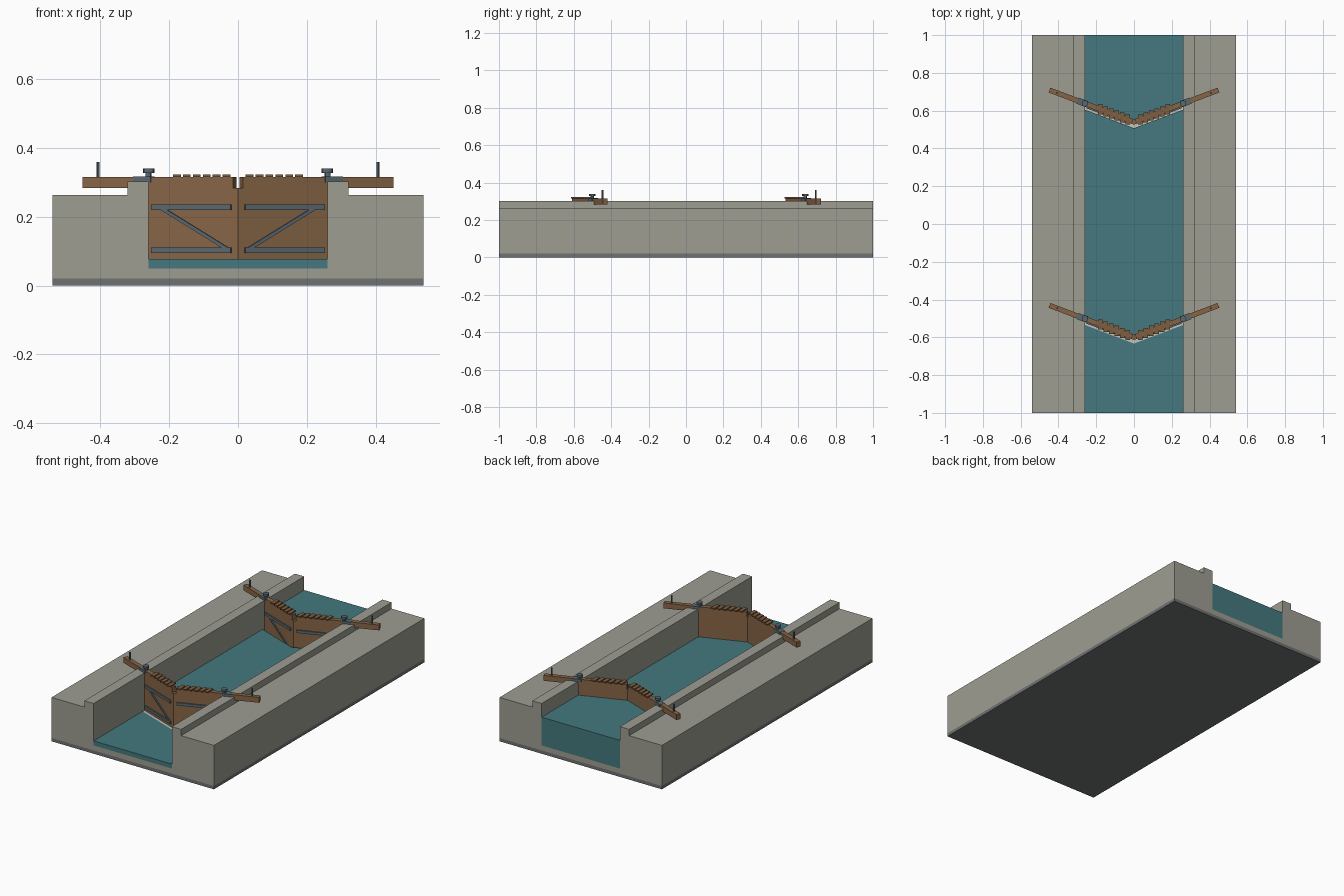
import bpy, bmesh, math
from mathutils import Matrix, Vector

if "Cube" in bpy.data.objects:
    bpy.data.objects.remove(bpy.data.objects["Cube"])

SLOPE = 0.378                 # gate rise in y per unit x
ANG = math.atan(SLOPE)
HALF = 0.26                   # half channel width


def mat(name, r, g, b):
    m = bpy.data.materials.new(name)
    m.diffuse_color = (r, g, b, 1)
    m.use_nodes = True
    m.node_tree.nodes["Principled BSDF"].inputs["Base Color"].default_value = m.diffuse_color
    return m


STONE = mat("stone", .34, .34, .29)
PALE = mat("pale_stone", .55, .55, .50)
BASE = mat("dark_base", .16, .17, .17)
WATER = mat("water", .058, .19, .21)
WOOD = mat("timber", .24, .13, .06)
PLANK = mat("plank", .21, .11, .05)
IRON = mat("iron", .10, .14, .16)


def finish(bm, name, m):
    bmesh.ops.recalc_face_normals(bm, faces=bm.faces)
    me = bpy.data.meshes.new(name)
    bm.to_mesh(me)
    bm.free()
    me.materials.append(m)
    ob = bpy.data.objects.new(name, me)
    bpy.context.collection.objects.link(ob)
    return ob


def prism(name, pts, vec, m):
    """Extrude a closed 3D polygon along vec."""
    bm = bmesh.new()
    f = bm.faces.new([bm.verts.new(p) for p in pts])
    ext = bmesh.ops.extrude_face_region(bm, geom=[f])["geom"]
    bmesh.ops.translate(bm, vec=vec, verts=[v for v in ext if isinstance(v, bmesh.types.BMVert)])
    return finish(bm, name, m) if f.is_valid else None


def plan(name, pts, z0, z1, m):
    return prism(name, [(x, y, z0) for x, y in pts], (0, 0, z1 - z0), m)


def box(name, lo, hi, m, frame=Matrix()):
    lo, hi = Vector(lo), Vector(hi)
    bm = bmesh.new()
    bmesh.ops.create_cube(bm, size=1, matrix=frame @ Matrix.Translation((lo + hi) / 2)
                          @ Matrix.Diagonal((*(hi - lo), 1)))
    return finish(bm, name, m)


def cyl(name, xy, r, z0, z1, m, frame, seg=12):
    bm = bmesh.new()
    bmesh.ops.create_cone(bm, cap_ends=True, segments=seg, radius1=r, radius2=r, depth=z1 - z0,
                          matrix=frame @ Matrix.Translation((*xy, (z0 + z1) / 2)))
    ob = finish(bm, name, m)
    bpy.context.view_layer.objects.active = ob
    ob.select_set(True)
    bpy.ops.object.shade_smooth_by_angle()
    ob.select_set(False)


# base slab and U-shaped lock walls with raised coping
box("base_slab", (-.54, -1, 0), (.54, 1, .02), BASE)
half = [(.54, .02), (.54, .264), (.322, .264), (.322, .302), (HALF, .302), (HALF, .05)]
section = half + [(-x, z) for x, z in reversed(half)]
prism("lock_walls", [(x, -1, z) for x, z in section], (0, 2, 0), STONE)


# chevron edge across the channel, apex at y = a
def edge(a):
    return [(-HALF, a + HALF * SLOPE), (0, a), (HALF, a + HALF * SLOPE)]


LOWER, UPPER = -.60, .54      # gate apex positions
SILL, T = .033, .014          # sill front offset, half leaf thickness

# three water levels
plan("lower_water", [(-HALF, -1)] + edge(LOWER - SILL) + [(HALF, -1)], .05, .077, WATER)
plan("chamber_water", edge(LOWER + T) + edge(UPPER - SILL)[::-1], .05, .135, WATER)
plan("upper_water", edge(UPPER + T) + [(HALF, 1), (-HALF, 1)], .05, .22, WATER)

for gate, apex in (("lower", LOWER), ("upper", UPPER)):
    # mitre sill in front of the gate
    plan(gate + "_sill", edge(apex - SILL) + edge(apex - T)[::-1], .05, .075, PALE)
    for side, s in (("left", 1), ("right", -1)):
        n = gate + "_" + side + "_"
        flip = Matrix.Diagonal((s, 1, 1, 1))
        # local frame: origin at hinge, +x toward the apex, -y downstream
        fr = flip @ Matrix.Translation((-HALF, apex + HALF * SLOPE, 0)) @ Matrix.Rotation(-ANG, 4, 'Z')
        e1, e2 = edge(apex - T), edge(apex + T)
        leaf = [e1[0], e1[1], e2[1], e2[0]]
        plan(n + "leaf", [(s * x, y) for x, y in leaf], .05, .284, WOOD)
        box(n + "balance_beam", (-.2, -.0135, .284), (.268, .0135, .316), WOOD, fr)
        # walkway planks
        for i in range(6):
            x = -.178 + i * .029
            y = apex - x * SLOPE
            box(n + "plank_%d" % (i + 1), (x - .0115, y - .027, .316), (x + .0115, y + .027, .323), PLANK, flip)
        # iron straps and diagonal brace on the downstream face
        for k, z in (("bottom", .102), ("top", .227)):
            box(n + k + "_strap", (.015, -.021, z - .008), (.262, -.012, z + .008), IRON, fr)
        a, b = Vector((.04, 0, .228)), Vector((.258, 0, .102))
        d = b - a
        brace = fr @ Matrix.Translation((a + b) / 2) @ Matrix.Rotation(math.atan2(-d.z, d.x), 4, 'Y')
        box(n + "brace", (-d.length / 2, -.019, -.005), (d.length / 2, -.012, .005), IRON, brace)
        # hinge collar, pivot pin with cap, and beam handle
        box(n + "collar", (-.042, -.017, .300), (.012, .017, .317), IRON, fr)
        cyl(n + "pivot", (0, 0), .009, .315, .33, IRON, fr)
        cyl(n + "pivot_cap", (0, 0), .017, .328, .34, IRON, fr)
        cyl(n + "handle", (-.157, 0), .005, .315, .36, IRON, fr, 8)
